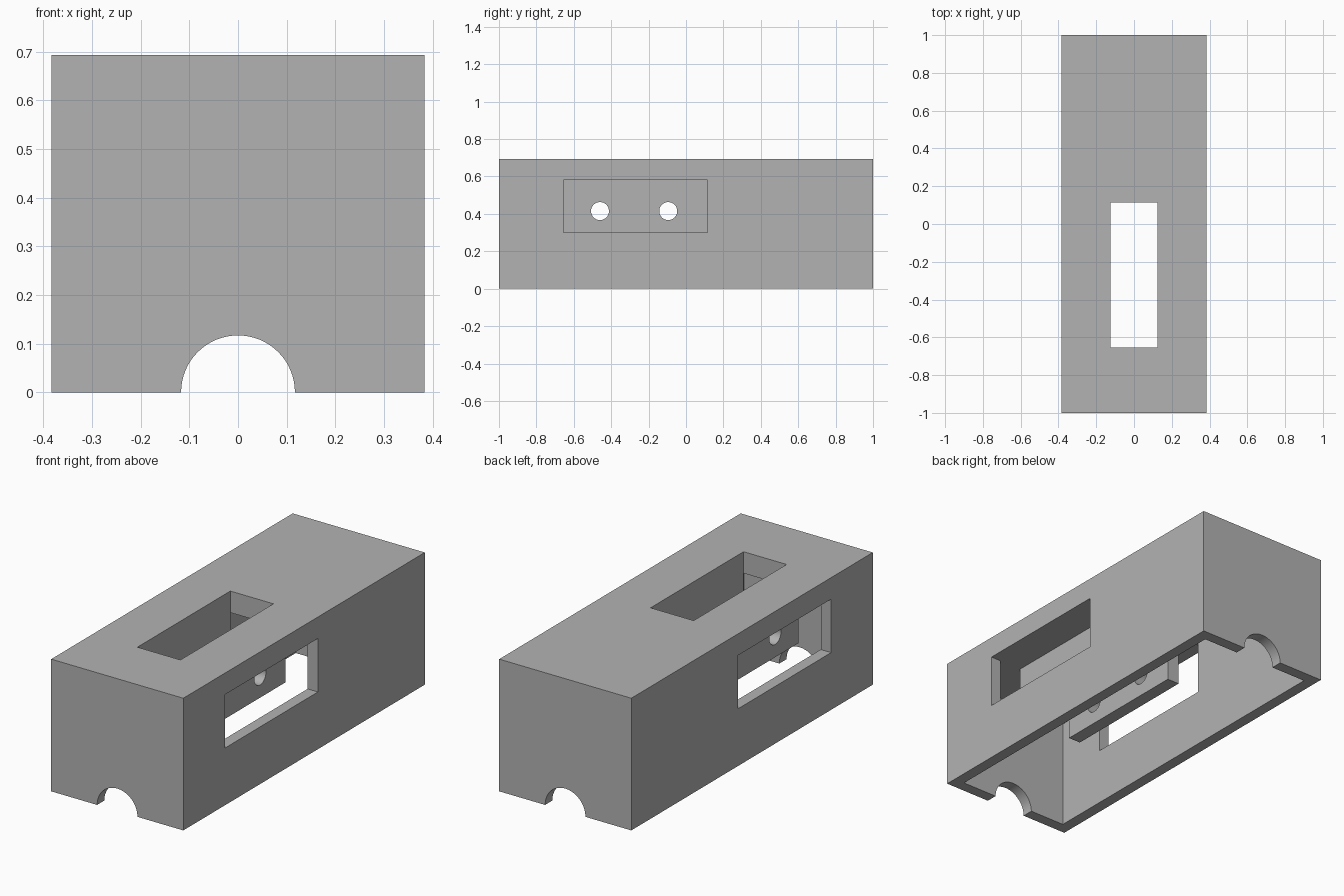
import bpy
import math

if "Cube" in bpy.data.objects:
    bpy.data.objects.remove(bpy.data.objects["Cube"], do_unlink=True)

HX, HY, H = 0.383, 1.0, 0.693      # outer half width, half length, height
WALL, CEILING = 0.06, 0.58         # wall thickness, underside of the roof
Y0, Y1 = -0.655, 0.115             # length range of the openings
SLOT, PLATE = 0.125, 0.195         # inner and outer offsets of the hanging plates
SILL = 0.30

grey = bpy.data.materials.new("plain grey")
grey.use_nodes = True
colour = (0.45, 0.45, 0.45, 1)
grey.diffuse_color = colour
grey.node_tree.nodes["Principled BSDF"].inputs["Base Color"].default_value = colour


def box(name, x0, x1, y0, y1, z0, z1):
    bpy.ops.mesh.primitive_cube_add(size=1)
    ob = bpy.context.object
    ob.name = name
    ob.location = ((x0 + x1) / 2, (y0 + y1) / 2, (z0 + z1) / 2)
    ob.scale = (x1 - x0, y1 - y0, z1 - z0)
    bpy.ops.object.transform_apply()
    ob.data.materials.append(grey)
    return ob


def rod(name, radius, length, location, rotation):
    bpy.ops.mesh.primitive_cylinder_add(vertices=64, radius=radius, depth=length,
                                        location=location, rotation=rotation)
    ob = bpy.context.object
    ob.name = name
    ob.data.materials.append(grey)
    return ob


def cut(target, cutters):
    bpy.ops.object.select_all(action='DESELECT')
    bpy.context.view_layer.objects.active = target
    target.select_set(True)
    for cutter in cutters:
        cutter.hide_render = True
        mod = target.modifiers.new("cut", 'BOOLEAN')
        mod.operation = 'DIFFERENCE'
        mod.solver = 'EXACT'
        mod.object = cutter
        bpy.ops.object.modifier_apply(modifier=mod.name)
        bpy.data.objects.remove(cutter, do_unlink=True)
    bpy.ops.object.shade_smooth_by_angle(angle=math.radians(30))


# Housing: open underneath, side windows, roof slot and an arch in each end
housing = box("housing", -HX, HX, -HY, HY, 0, H)
cut(housing, [
    box("cavity_cutter", WALL - HX, HX - WALL, WALL - HY, HY - WALL, -0.2, CEILING),
    box("window_cutter", -1, 1, Y0, Y1, SILL, CEILING),
    box("slot_cutter", -SLOT, SLOT, Y0, Y1, 0.5, 1),
    rod("arch_cutter", 0.117, 3, (0, 0, 0), (math.pi / 2, 0, 0)),
])

# Plates hanging beside the slot, each with two round holes
for side, name in ((1, "left_plate"), (-1, "right_plate")):
    x0, x1 = sorted((side * SLOT, side * PLATE))
    plate = box(name, x0, x1, Y0, Y1, SILL, CEILING)
    cut(plate, [rod("hole_cutter", 0.048, 2, (0, y, 0.415), (0, math.pi / 2, 0))
                for y in (-0.46, -0.095)])
